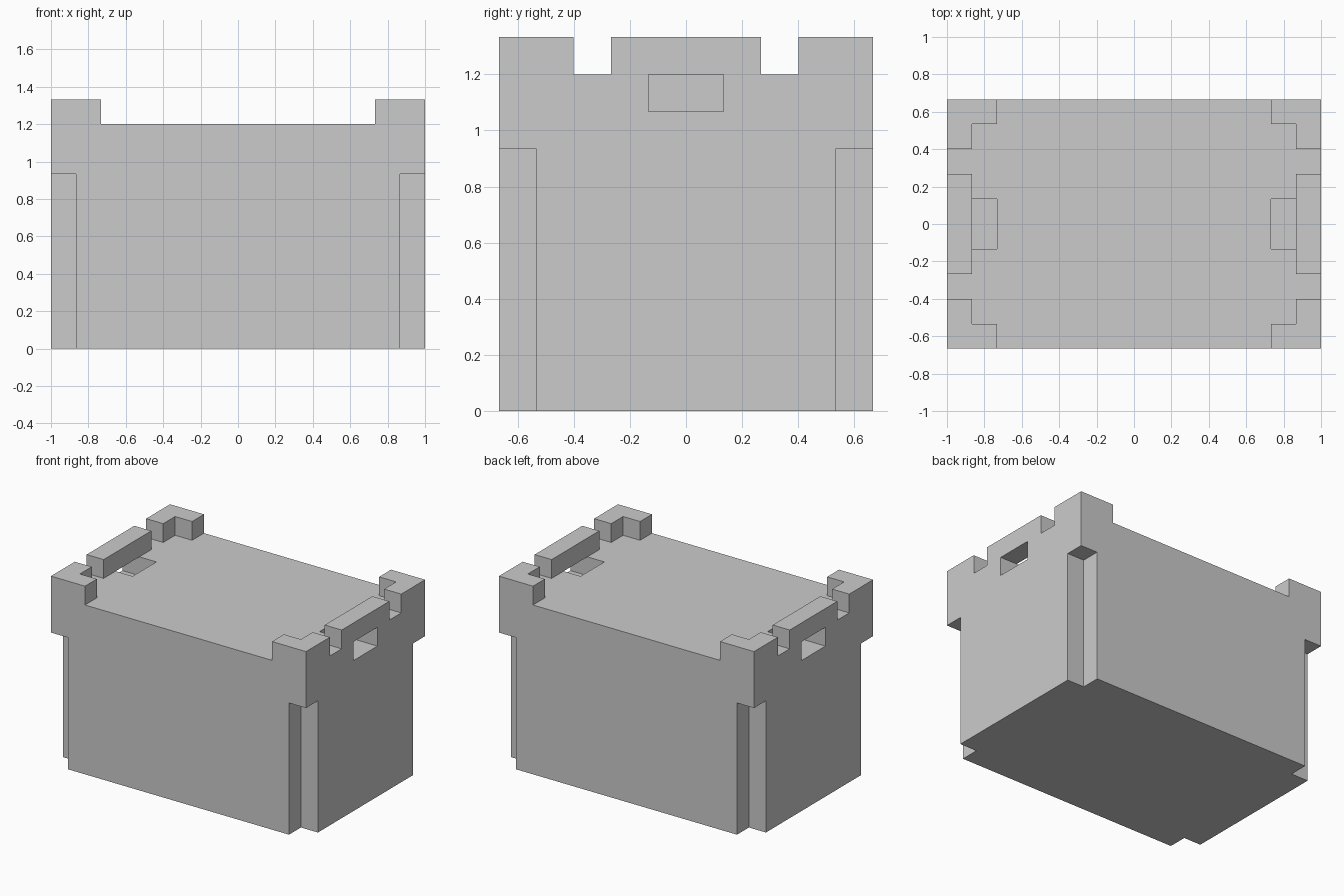
import bpy
from mathutils import Vector

if "Cube" in bpy.data.objects:
    bpy.data.objects.remove(bpy.data.objects["Cube"])

U = 2 / 15  # module: the crate is 15 x 10 x 10 modules


def box(name, lo, hi):
    """Box between two corners given in modules."""
    lo, hi = Vector(lo) * U, Vector(hi) * U
    bpy.ops.mesh.primitive_cube_add(size=1, location=(lo + hi) / 2)
    ob = bpy.context.object
    ob.name = name
    ob.scale = hi - lo
    bpy.ops.object.transform_apply(location=True, rotation=False, scale=True)
    return ob


def cut(target, lo, hi):
    """Carve a box out of the target and discard the cutter."""
    cutter = box("cutter", lo, hi)
    cutter.hide_render = True
    mod = target.modifiers.new("cut", 'BOOLEAN')
    mod.operation = 'DIFFERENCE'
    mod.solver = 'EXACT'
    mod.object = cutter
    bpy.context.view_layer.objects.active = target
    bpy.ops.object.modifier_apply(modifier=mod.name)
    bpy.data.objects.remove(cutter, do_unlink=True)


def span(s, a, b):
    """Order an interval mirrored by sign s."""
    return sorted((s * a, s * b))


# Solid crate block
crate = box("crate_body", (-7.5, -5, 0), (7.5, 5, 10))

# Lid recess between the end rims, and inside the rims
cut(crate, (-5.5, -6, 9), (5.5, 6, 11))
cut(crate, (-6.5, -4, 9), (6.5, 4, 11))

# Gaps between corner stops and handle bars
for s in (-1, 1):
    y0, y1 = span(s, 2, 3)
    cut(crate, (-8, y0, 9), (8, y1, 11))

# Hand holes passing under the handle bars
for s in (-1, 1):
    x0, x1 = span(s, 5.5, 8)
    cut(crate, (x0, -1, 8), (x1, 1, 9))

# Notched lower corners
for sx in (-1, 1):
    for sy in (-1, 1):
        x0, x1 = span(sx, 6.5, 8)
        y0, y1 = span(sy, 4, 6)
        cut(crate, (x0, y0, -1), (x1, y1, 7))
